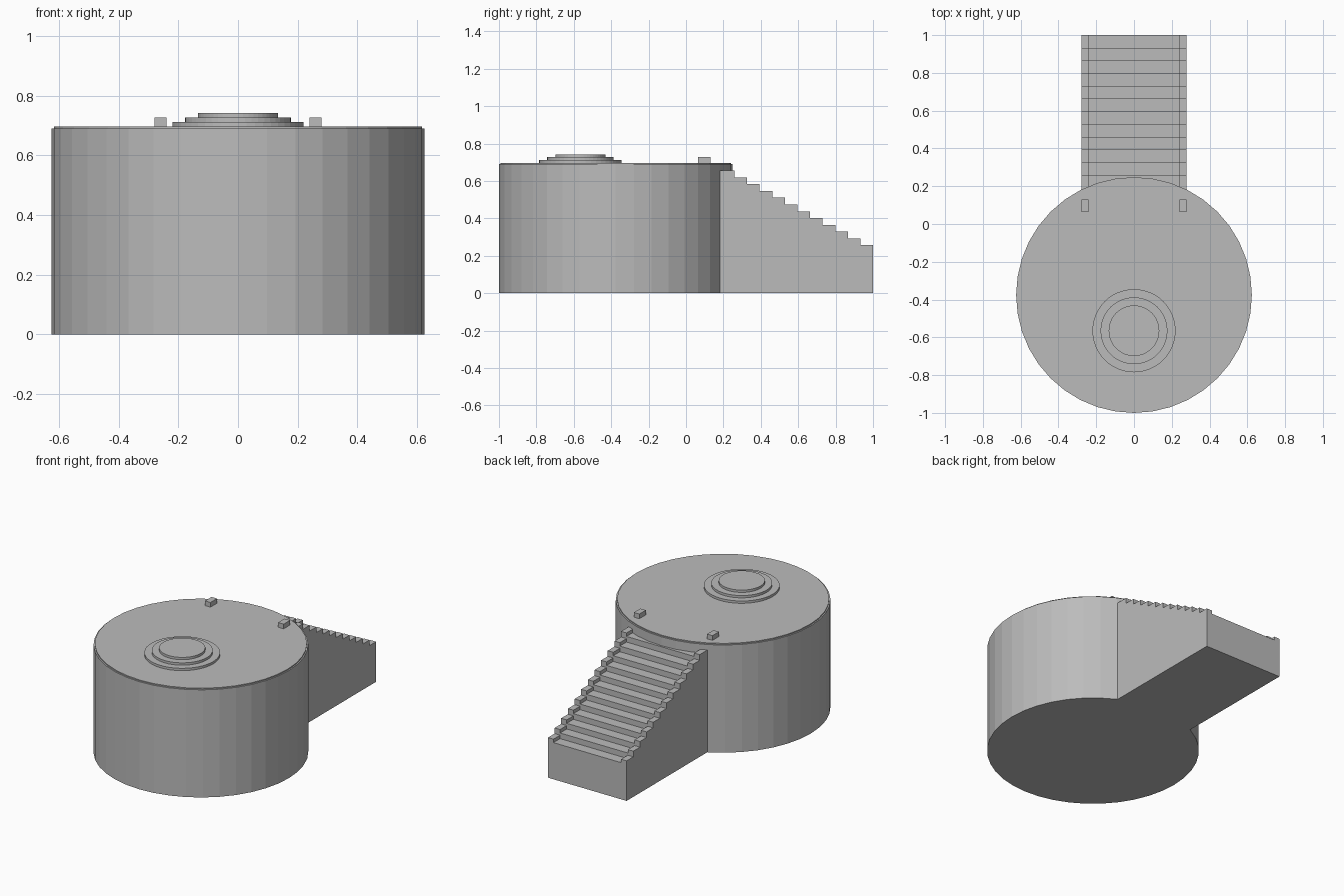
import bpy, bmesh
from mathutils import Matrix

cube = bpy.data.objects.get("Cube")
if cube:
    bpy.data.objects.remove(cube, do_unlink=True)

stone = bpy.data.materials.new("grey_stone")
GREY = (0.5, 0.5, 0.5, 1)
stone.diffuse_color = GREY
stone.use_nodes = True
stone.node_tree.nodes["Principled BSDF"].inputs["Base Color"].default_value = GREY


def finish(name, bm):
    bmesh.ops.recalc_face_normals(bm, faces=bm.faces)
    mesh = bpy.data.meshes.new(name)
    bm.to_mesh(mesh)
    bm.free()
    mesh.materials.append(stone)
    obj = bpy.data.objects.new(name, mesh)
    bpy.context.collection.objects.link(obj)
    return obj


def disc(name, radius, y, z0, z1, sides=40):
    bm = bmesh.new()
    bmesh.ops.create_cone(bm, cap_ends=True, segments=sides, radius1=radius,
                          radius2=radius, depth=z1 - z0,
                          matrix=Matrix.Translation((0, y, (z0 + z1) / 2)))
    return finish(name, bm)


def extrude_profile(name, points, x0, x1):
    """Extrude a (y, z) outline along x."""
    bm = bmesh.new()
    face = bm.faces.new([bm.verts.new((x0, y, z)) for y, z in points])
    new = bmesh.ops.extrude_face_region(bm, geom=[face])["geom"]
    bmesh.ops.translate(bm, vec=(x1 - x0, 0, 0),
                        verts=[v for v in new if isinstance(v, bmesh.types.BMVert)])
    return finish(name, bm)


# Round drum with a slightly narrower top plate
DRUM_Y, DRUM_R, TOP = -0.376, 0.624, 0.697
disc("drum", DRUM_R, DRUM_Y, 0, 0.69)
disc("top_plate", DRUM_R - 0.008, DRUM_Y, 0.69, TOP)

# Three-tier round dais
for i, radius in enumerate((0.22, 0.177, 0.134)):
    disc(f"dais_tier_{i + 1}", radius, -0.565, TOP + 0.015 * i, TOP + 0.015 * (i + 1), 48)

# Staircase: low treads between raised stepped curbs
STEPS, RUN, RISE, FOOT = 12, 0.0673, 0.0362, 0.257
INNER, OUTER, CURB, START = 0.24, 0.279, 0.022, 0.178


def stair_outline(drop):
    points = [(START, 0), (1, 0)]
    for i in range(STEPS):
        z = FOOT + RISE * i - drop
        end = START if i == STEPS - 1 else 1 - RUN * (i + 1)
        points += [(1 - RUN * i, z), (end, z)]
    return points


extrude_profile("stair_treads", stair_outline(CURB), -INNER, INNER)
for side, s in (("left", 1), ("right", -1)):
    extrude_profile(f"{side}_stair_curb", stair_outline(0), s * INNER, s * OUTER)
    # Small post at the head of the stairs
    extrude_profile(f"{side}_post", [(0.064, TOP), (0.13, TOP), (0.13, 0.727), (0.064, 0.727)],
                    s * INNER, s * OUTER)
